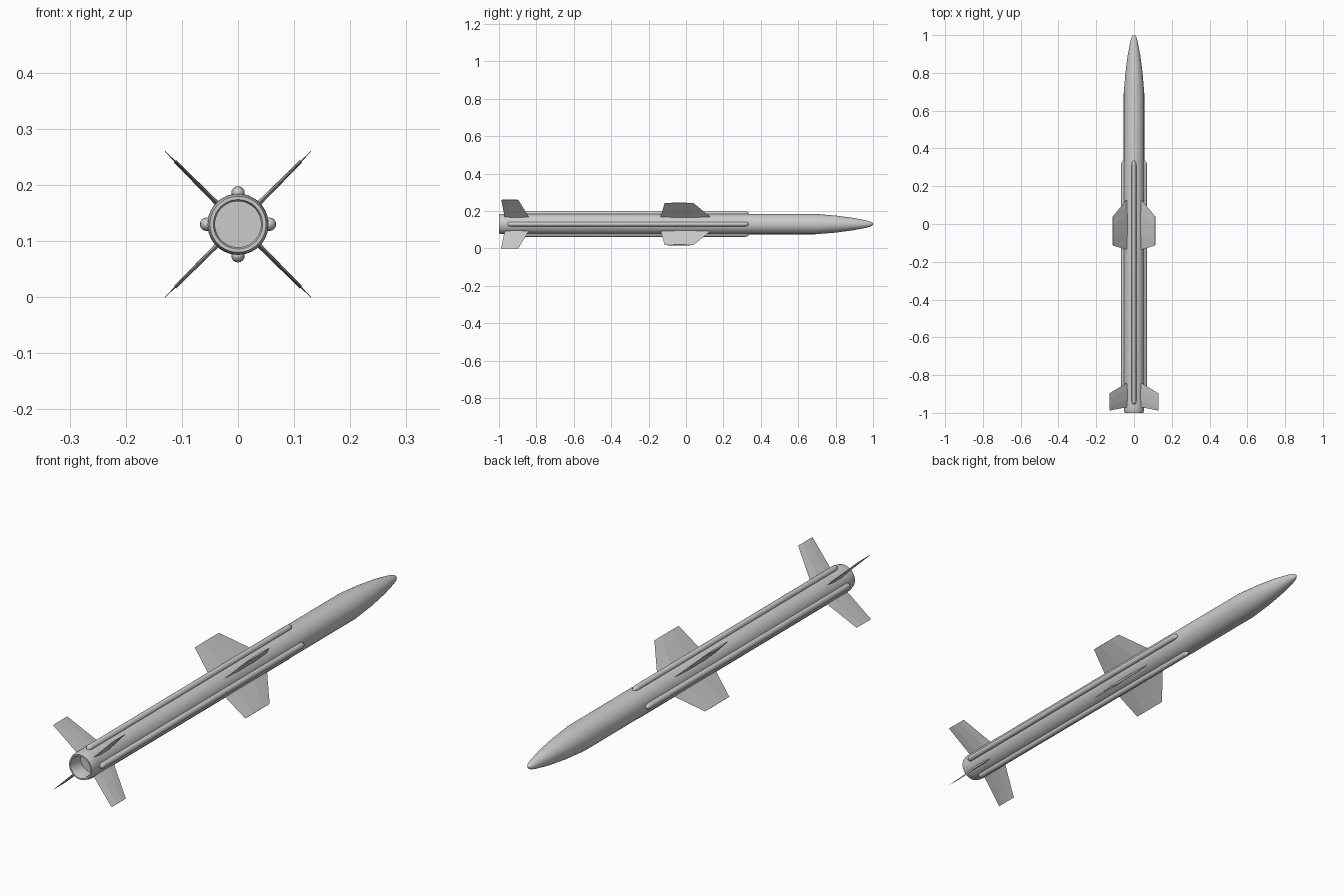
import bpy, bmesh, math
from mathutils import Matrix, Vector

if "Cube" in bpy.data.objects:
    bpy.data.objects.remove(bpy.data.objects["Cube"])

CZ = 0.13  # height of the long axis


def make(name, verts, faces, angle=30):
    me = bpy.data.meshes.new(name)
    bm = bmesh.new()
    vs = [bm.verts.new(v) for v in verts]
    for f in faces:
        bm.faces.new([vs[i] for i in f])
    bmesh.ops.remove_doubles(bm, verts=bm.verts, dist=1e-6)
    bmesh.ops.recalc_face_normals(bm, faces=bm.faces)
    bm.to_mesh(me)
    bm.free()
    ob = bpy.data.objects.new(name, me)
    bpy.context.collection.objects.link(ob)
    bpy.ops.object.select_all(action='DESELECT')
    ob.select_set(True)
    bpy.context.view_layer.objects.active = ob
    bpy.ops.object.shade_smooth_by_angle(angle=math.radians(angle))
    return ob


def loft(rings):
    """Join equal-length rings of points and cap both ends."""
    n = len(rings[0])
    faces = [(k * n + i, k * n + (i + 1) % n, (k + 1) * n + (i + 1) % n, (k + 1) * n + i)
             for k in range(len(rings) - 1) for i in range(n)]
    last = (len(rings) - 1) * n
    faces += [tuple(range(n)), tuple(range(last, last + n))]
    return [p for r in rings for p in r], faces


def lathe(profile, n, z=CZ):
    return loft([[(r * math.cos(2 * math.pi * i / n), y, z + r * math.sin(2 * math.pi * i / n))
                  for i in range(n)] for r, y in profile])


def around(name, verts, faces, start, angle=30):
    """Four copies about the long axis; source points outward along +x."""
    for k in range(4):
        m = Matrix.Translation((0, 0, CZ)) @ Matrix.Rotation(math.radians(start + 90 * k), 4, 'Y')
        make(f"{name}_{k + 1}", [m @ Vector(v) for v in verts], faces, angle)


# body with hollow exhaust and tapered nose
make("body", *lathe([(0.041, -0.94), (0.041, -0.993), (0.044, -1.0), (0.050, -1.0),
                     (0.054, -0.985), (0.0545, -0.965), (0.0545, 0.69), (0.0455, 0.80),
                     (0.033, 0.895), (0.019, 0.967), (0.013, 0.987), (0.007, 0.997),
                     (0.002, 1.0)], 40))

# long rounded rails on top, bottom and sides
R = 0.012
rail = [(R * s, y) for s, y in [(0.15, -0.955), (0.6, -0.952), (0.9, -0.947), (1, -0.94),
                                (1, 0.315), (0.9, 0.324), (0.6, 0.331), (0.15, 0.335)]]
rv, rf = lathe(rail, 16, 0)
around("rail", [(x + 0.056, y, z) for x, y, z in rv], rf, 0, 40)


def fin(root, tip):
    """Flattened hexagonal section lofted from root to tip: (radius, back, front, thickness)."""
    rings = []
    for r, y0, y1, t in (root, tip):
        a, b = y0 + 0.3 * (y1 - y0), y0 + 0.7 * (y1 - y0)
        h = t / 2
        rings.append([(r, y0, 0), (r, a, h), (r, b, h), (r, y1, 0), (r, b, -h), (r, a, -h)])
    return loft(rings)


# middle wings and tail fins in an X layout
around("wing", *fin((0.048, -0.137, 0.135, 0.008), (0.159, -0.114, 0.04, 0.006)), 45, 1)
around("tail_fin", *fin((0.048, -0.969, -0.838, 0.009), (0.184, -0.988, -0.897, 0.001)), 45, 1)
